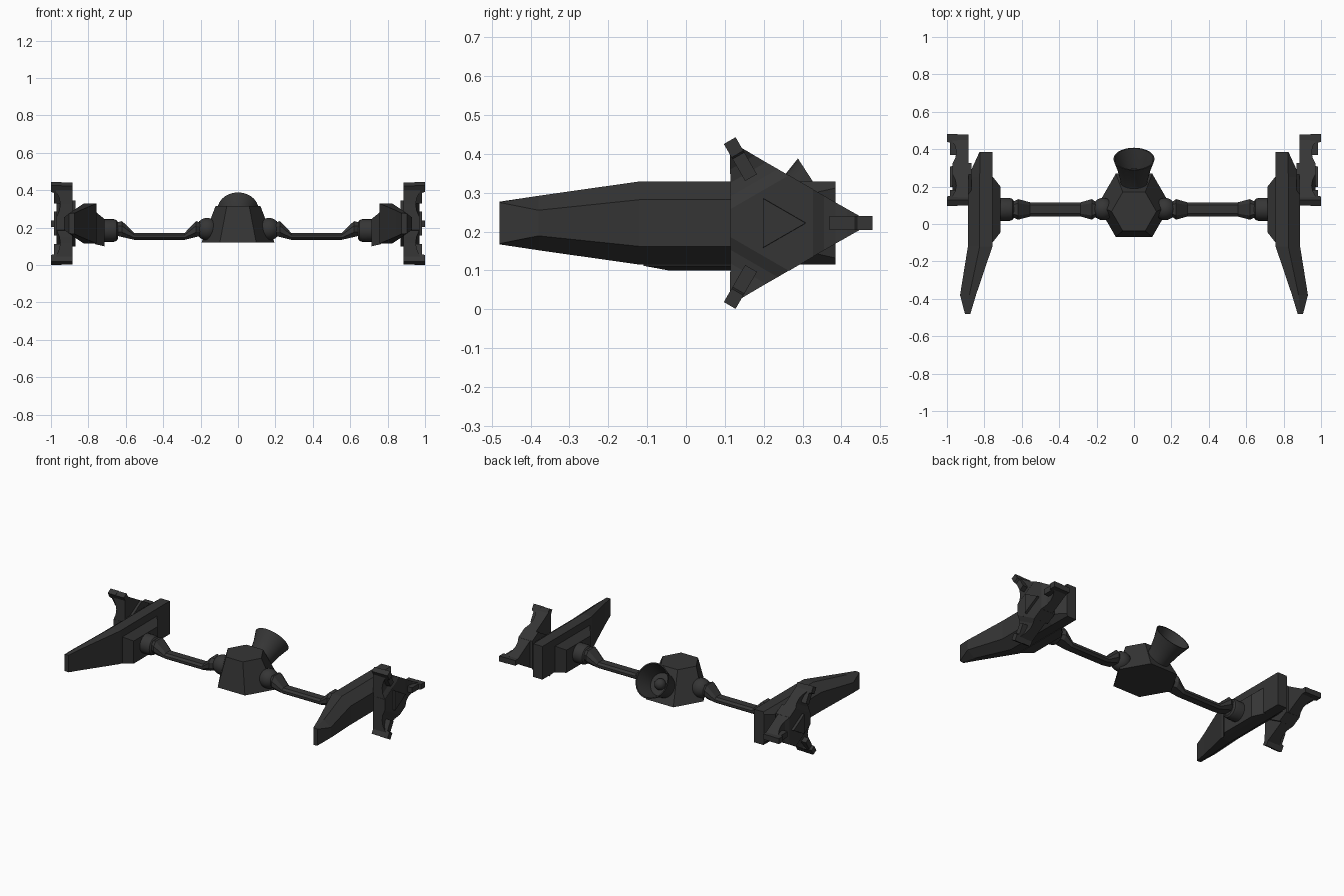
import bpy, bmesh, math
from mathutils import Vector, Matrix

if "Cube" in bpy.data.objects:
    bpy.data.objects.remove(bpy.data.objects["Cube"])

grey = bpy.data.materials.new("charcoal_grey")
grey.use_nodes = True
COLOUR = (0.036, 0.036, 0.036, 1)
grey.diffuse_color = COLOUR
grey.node_tree.nodes["Principled BSDF"].inputs["Base Color"].default_value = COLOUR


def finish(name, bm, mirror=True, smooth=False):
    bmesh.ops.recalc_face_normals(bm, faces=bm.faces)
    mesh = bpy.data.meshes.new(name)
    bm.to_mesh(mesh)
    bm.free()
    mesh.materials.append(grey)
    ob = bpy.data.objects.new(name, mesh)
    bpy.context.collection.objects.link(ob)
    if smooth:
        bpy.ops.object.select_all(action='DESELECT')
        ob.select_set(True)
        bpy.context.view_layer.objects.active = ob
        bpy.ops.object.shade_smooth_by_angle(angle=math.radians(35))
    if mirror:
        mod = ob.modifiers.new("Mirror", 'MIRROR')
        mod.use_mirror_merge = False
    return ob


def loft(name, rings, **kw):
    """Skin equal-length rings of points and cap both ends."""
    bm = bmesh.new()
    vs = [[bm.verts.new(p) for p in ring] for ring in rings]
    n = len(vs[0])
    for a, b in zip(vs, vs[1:]):
        for i in range(n):
            j = (i + 1) % n
            bm.faces.new((a[i], a[j], b[j], b[i]))
    bm.faces.new(vs[0])
    bm.faces.new(vs[-1])
    return finish(name, bm, **kw)


def circle(r, n, centre, u, v):
    return [Vector(centre) + r * (math.cos(t) * Vector(u) + math.sin(t) * Vector(v))
            for t in (math.tau * i / n for i in range(n))]


X, Y, Z = Vector((1, 0, 0)), Vector((0, 1, 0)), Vector((0, 0, 1))

# Central hexagonal body
loft("body", [circle(0.195, 6, (0, 0.10, 0.12), X, Y),
              circle(0.12, 6, (0, 0.067, 0.315), X, Y)], mirror=False)

# Flared hollow nozzle tilted up at the back
tilt = math.radians(33)
axis = Vector((0, math.cos(tilt), math.sin(tilt)))
across = axis.cross(X)
mouth = Vector((0, 0.348, 0.296))
profile = [(-0.20, 0.066), (-0.13, 0.074), (-0.06, 0.09), (0, 0.11),
           (0, 0.103), (-0.06, 0.083), (-0.11, 0.07)]
loft("nozzle", [circle(r, 28, mouth + axis * d, X, across) for d, r in profile],
     mirror=False, smooth=True)
bm = bmesh.new()
bmesh.ops.create_uvsphere(bm, u_segments=16, v_segments=10, radius=0.035,
                          matrix=Matrix.Translation(mouth - axis * 0.10))
finish("nozzle_core", bm, mirror=False, smooth=True)

# Ball joints on the body
bm = bmesh.new()
bmesh.ops.create_uvsphere(bm, u_segments=20, v_segments=12, radius=0.06,
                          matrix=Matrix.Translation((0.165, 0.08, 0.192)))
finish("inner_joint", bm, smooth=True)

# Round couplings at the pods
loft("outer_joint", [circle(r, 20, (x, 0.078, 0.185), Y, Z)
                     for x, r in [(0.642, 0.045), (0.65, 0.056), (0.665, 0.061), (0.74, 0.061)]],
     smooth=True)

# Connecting arms with raised ends
stations = [(0.19, 0.03, 0.16, 0.225), (0.225, 0.055, 0.15, 0.235),
            (0.285, 0.038, 0.135, 0.172), (0.555, 0.038, 0.135, 0.172),
            (0.62, 0.055, 0.15, 0.235), (0.66, 0.035, 0.16, 0.225)]
rings = []
for x, w, lo, hi in stations:
    c = 0.3 * (hi - lo)
    rings.append([(x, 0.078 + s * k * w, z) for s, k, z in
                  [(-1, 0.6, lo), (1, 0.6, lo), (1, 1, lo + c), (1, 1, hi - c),
                   (1, 0.6, hi), (-1, 0.6, hi), (-1, 1, hi - c), (-1, 1, lo + c)]])
loft("connecting_arm", rings)

# Long side pods: y, inner x, ridge x, outer x, half height, outer half height
MID = 0.222
pod = [(0.385, 0.757, 0.823, 0.826, 0.107, 0.09), (0.25, 0.757, 0.825, 0.888, 0.107, 0.06),
       (-0.12, 0.757, 0.825, 0.888, 0.107, 0.06), (-0.38, 0.845, 0.88, 0.93, 0.07, 0.033),
       (-0.48, 0.875, 0.89, 0.904, 0.055, 0.053)]
loft("pod", [[(xi, y, MID + h), (xm, y, MID + h), (xo, y, MID + g),
              (xo, y, MID - g), (xm, y, MID - h), (xi, y, MID - h)]
             for y, xi, xm, xo, h, g in pod])

# Inner mounting blocks
loft("mounting_block", [[(x, a, lo), (x, b, lo), (x, b, hi), (x, a, hi)]
                        for x, a, b, lo, hi in [(0.765, -0.11, 0.265, 0.112, 0.288),
                                                (0.714, -0.045, 0.20, 0.10, 0.246)]])

# Three-armed outer stabilisers
HUB = Vector((0, 0.235, MID))


def spoke(angle):
    a = math.radians(angle)
    out = Vector((0, math.cos(a), math.sin(a)))
    return out, Vector((0, -math.sin(a), math.cos(a)))


def section(out, side, d, w, x0, x1):
    c = HUB + out * d
    return [c + side * s * w + X * x for s, x in [(-1, x0), (1, x0), (1, x1), (-1, x1)]]


corners = []
for k, label in enumerate(["rear", "upper", "lower"]):
    out, side = spoke(120 * k)
    corners += [HUB + out * 0.0915 + side * s * 0.0875 for s in (-1, 1)]
    fin = [(0.09, 0.0875, 0.97), (0.12, 0.0705, 0.955), (0.15, 0.053, 0.95),
           (0.18, 0.036, 0.956), (0.2136, 0.017, 0.975), (0.243, 0.017, 0.985)]
    loft(label + "_fin", [section(out, side, d, w, 0.886, x) for d, w, x in fin])
    loft(label + "_fin_bar", [section(out, side, d, 0.0175, 0.945, x)
                              for d, x in [(0.135, 0.985), (0.16, 0.985), (0.2, 0.985),
                                           (0.205, 1.0), (0.245, 1.0)]])

loft("fin_hub", [[p + X * x for p in corners] for x in (0.87, 0.97)])
loft("hub_cap", [circle(r, 3, HUB + X * x, Y, Z) for x, r in [(0.96, 0.075), (0.985, 0.073)]])
